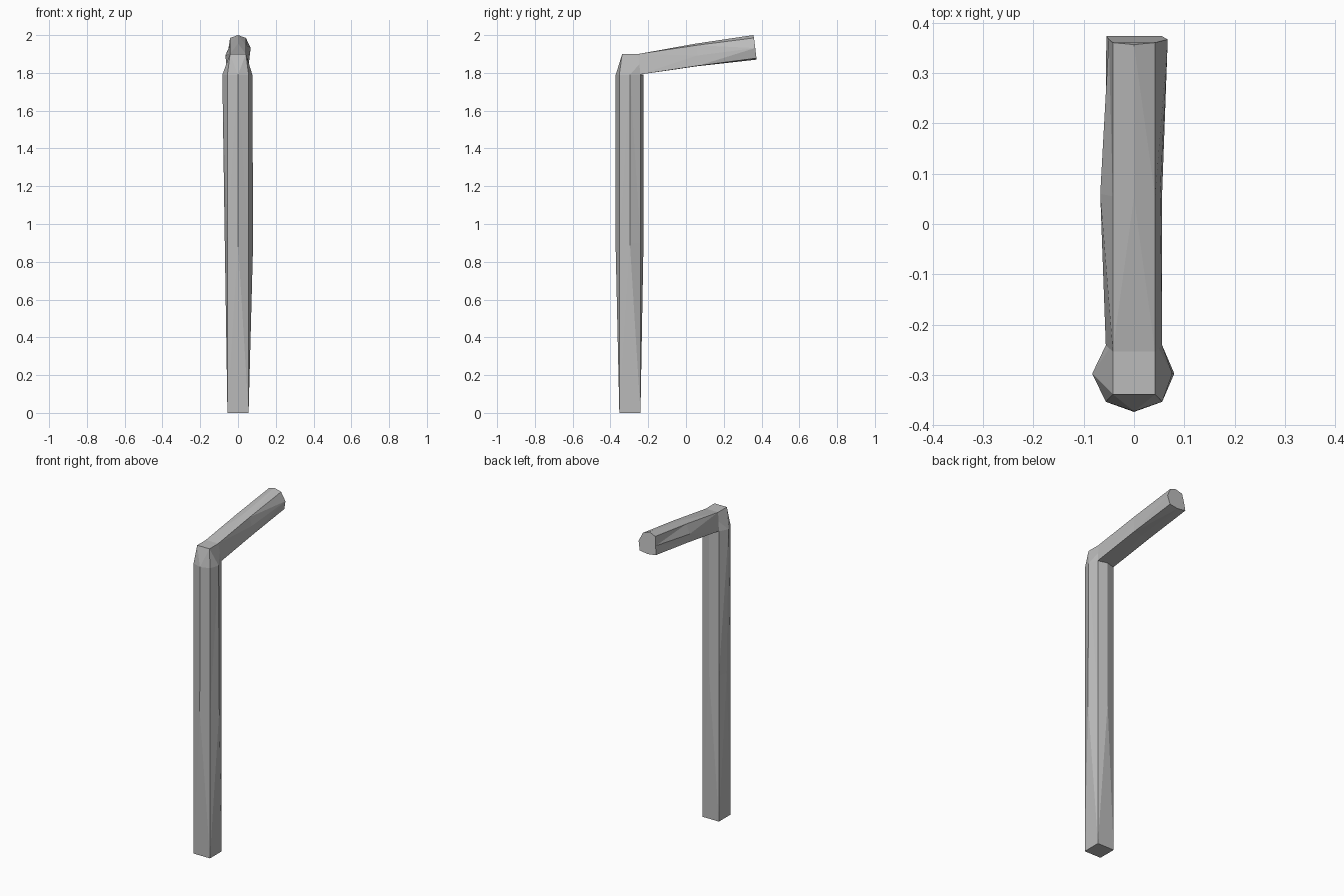
import bpy
import bmesh

cube = bpy.data.objects.get("Cube")
if cube:
    bpy.data.objects.remove(cube, do_unlink=True)

grey = bpy.data.materials.new("metal grey")
grey.use_nodes = True
grey.diffuse_color = (0.5, 0.5, 0.5, 1)
grey.node_tree.nodes["Principled BSDF"].inputs["Base Color"].default_value = (0.5, 0.5, 0.5, 1)

bm = bmesh.new()


def ring(points):
    return [bm.verts.new(p) for p in points]


def post_ring(z, half, front, back, right, left, centre=-0.297):
    """Square with four movable edge midpoints, at height z."""
    f, b = centre - half, centre + half
    return ring([(0, front, z), (half, f, z), (right, centre, z), (half, b, z),
                 (0, back, z), (-half, b, z), (left, centre, z), (-half, f, z)])


def arm_ring(top, bottom, right, left, crown=0.0, sag=0.0):
    """Tapered section between a top and a bottom level, each (half width, y, z)."""
    (tw, ty, tz), (bw, by, bz) = top, bottom
    my, mz = (ty + by) / 2, (tz + bz) / 2
    return ring([(0, ty - crown / 4, tz + crown), (tw, ty, tz), (right, my, mz), (bw, by, bz),
                 (0, by, bz - sag), (-bw, by, bz), (left, my, mz), (-tw, ty, tz)])


def loft(a, b, skip=()):
    for i in range(8):
        if i in skip:
            continue
        j = (i + 1) % 8
        # split along the line that reaches the midpoint vertex
        if i % 2:
            bm.faces.new((a[i], a[j], b[j]))
            bm.faces.new((a[i], b[j], b[i]))
        else:
            bm.faces.new((a[i], a[j], b[i]))
            bm.faces.new((a[j], b[j], b[i]))


# upright post
foot = post_ring(0, 0.056, -0.353, -0.241, 0.056, -0.056)
middle = post_ring(0.9, 0.056, -0.373, -0.225, 0.08, -0.07)
neck = post_ring(1.79, 0.056, -0.372, -0.225, 0.076, -0.083)
loft(foot, middle)
loft(middle, neck)
bm.faces.new(foot[::-1])

# sloping arm
root = arm_ring((0.042, -0.253, 1.9), (0.056, -0.241, 1.792), 0.049, -0.049)
bend = arm_ring((0.042, 0.055, 1.946), (0.056, 0.065, 1.838), 0.052, -0.067, 0.009, 0.002)
tip = arm_ring((0.042, 0.36, 1.985), (0.055, 0.373, 1.878), 0.067, -0.05, 0.015, 0.008)
loft(root, bend)
loft(bend, tip)
bm.faces.new(tip)

# chamfered elbow joining both
front = [bm.verts.new((s * 0.042, -0.338, 1.9)) for s in (1, -1)]
bm.faces.new((front[1], front[0], root[1], root[0], root[7]))
bm.faces.new((neck[0], neck[1], front[0]))
bm.faces.new((neck[0], front[0], front[1]))
bm.faces.new((neck[0], front[1], neck[7]))
bm.faces.new((neck[1], neck[2], front[0]))
bm.faces.new((neck[2], root[2], root[1], front[0]))
bm.faces.new((neck[2], neck[3], root[3], root[2]))
bm.faces.new((neck[7], front[1], neck[6]))
bm.faces.new((neck[6], front[1], root[7], root[6]))
bm.faces.new((neck[6], root[6], root[5], neck[5]))
bm.faces.new((neck[3], neck[4], root[4], root[3]))
bm.faces.new((neck[4], neck[5], root[5], root[4]))

bmesh.ops.recalc_face_normals(bm, faces=bm.faces)
mesh = bpy.data.meshes.new("bent_pole")
bm.to_mesh(mesh)
bm.free()
mesh.materials.append(grey)
pole = bpy.data.objects.new("bent_pole", mesh)
bpy.context.collection.objects.link(pole)
